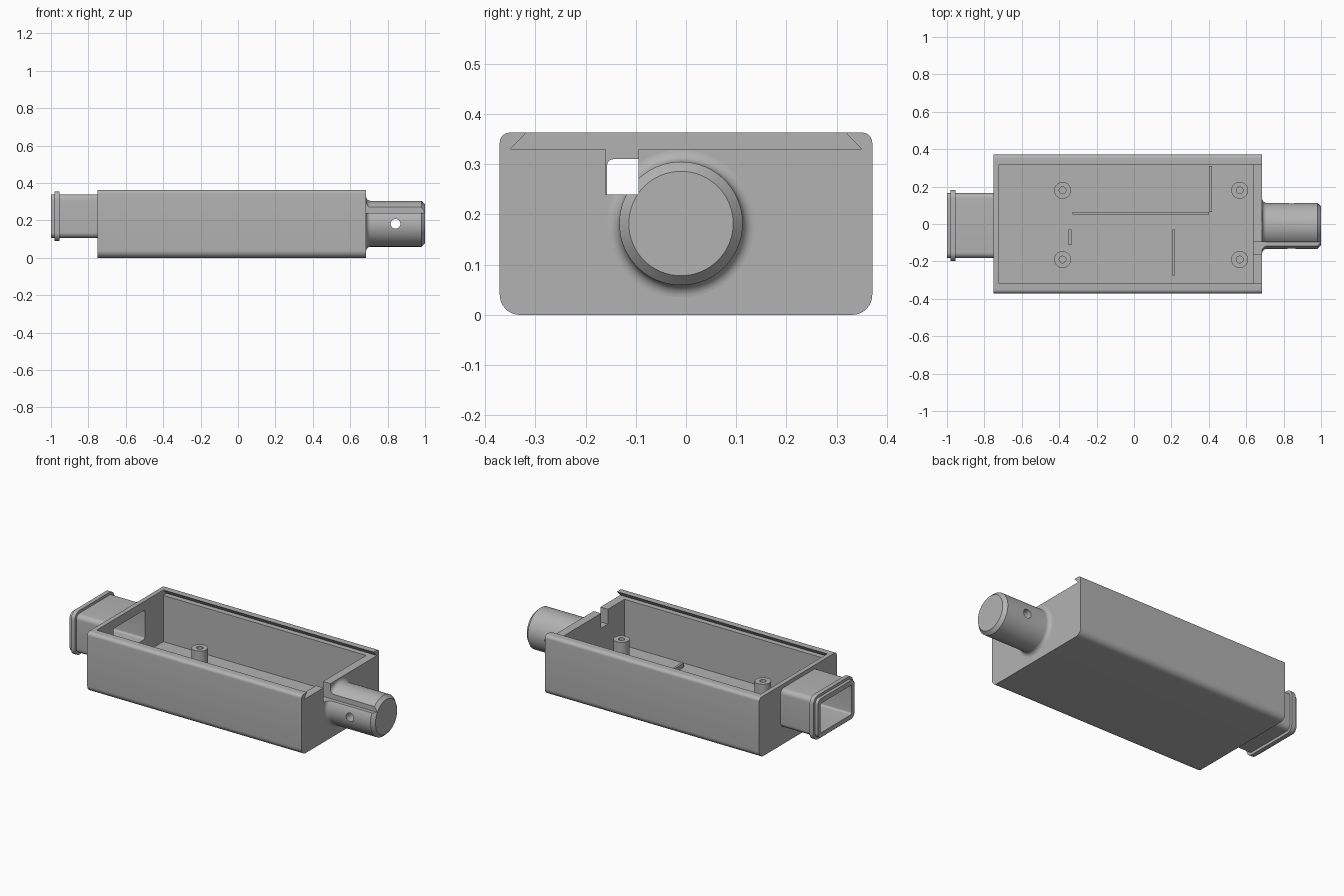
import bpy, bmesh, math
from mathutils import Matrix, Vector

cube = bpy.data.objects.get("Cube")
if cube:
    bpy.data.objects.remove(cube, do_unlink=True)

grey = bpy.data.materials.new("plain_grey")
grey.use_nodes = True
grey.diffuse_color = (0.45, 0.45, 0.45, 1)
grey.node_tree.nodes["Principled BSDF"].inputs["Base Color"].default_value = grey.diffuse_color


def finish(name, bm):
    bmesh.ops.recalc_face_normals(bm, faces=bm.faces)
    mesh = bpy.data.meshes.new(name)
    bm.to_mesh(mesh)
    bm.free()
    mesh.materials.append(grey)
    ob = bpy.data.objects.new(name, mesh)
    bpy.context.collection.objects.link(ob)
    return ob


def prism(name, outline, x0, x1):
    """Extrude a (y, z) outline along x."""
    bm = bmesh.new()
    face = bm.faces.new([bm.verts.new((x0, y, z)) for y, z in outline])
    moved = bmesh.ops.extrude_face_region(bm, geom=[face])["geom"]
    bmesh.ops.translate(bm, vec=(x1 - x0, 0, 0),
                        verts=[v for v in moved if isinstance(v, bmesh.types.BMVert)])
    return finish(name, bm)


def round_rect(y0, y1, z0, z1, low, high, steps=8):
    """Rectangle with separate lower and upper corner radii."""
    points = []
    for i, (y, z, r) in enumerate([(y1, z1, high), (y0, z1, high), (y0, z0, low), (y1, z0, low)]):
        cy = y - r if y == y1 else y + r
        cz = z - r if z == z1 else z + r
        for k in range(steps + 1):
            a = (i + k / steps) * math.pi / 2
            points.append((cy + r * math.cos(a), cz + r * math.sin(a)))
    return points


def box(name, x0, x1, y0, y1, z0, z1):
    return prism(name, [(y0, z0), (y1, z0), (y1, z1), (y0, z1)], x0, x1)


def lathe(name, profile, matrix, sides=64):
    """Turn a (radius, height) profile about local z; radius 0 ends are capped."""
    bm = bmesh.new()
    verts = [bm.verts.new((r, 0, h)) for r, h in profile]
    edges = [bm.edges.new(pair) for pair in zip(verts, verts[1:])]
    bmesh.ops.spin(bm, geom=verts + edges, cent=(0, 0, 0), axis=(0, 0, 1),
                   angle=math.tau, steps=sides, use_merge=False)
    bmesh.ops.remove_doubles(bm, verts=bm.verts, dist=0.00001)
    bm.transform(matrix)
    return finish(name, bm)


def cut(ob, cutters):
    for cutter in cutters:
        mod = ob.modifiers.new("cut", "BOOLEAN")
        mod.operation, mod.solver, mod.object = "DIFFERENCE", "EXACT", cutter
        bpy.context.view_layer.objects.active = ob
        bpy.ops.object.modifier_apply(modifier=mod.name)


LEFT, RIGHT, TOP = -0.75, 0.685, 0.363
FLOOR, INNER = 0.05, -0.723
ALONG_X = Matrix.Rotation(math.pi / 2, 4, "Y")

# Cutters: cavity, dovetail lid slot, cable opening, wire notch and cross hole
cavity = box("cavity_cutter", INNER, 0.635, -0.318, 0.318, FLOOR, 0.45)
slot = prism("slot_cutter", [(-0.35, 0.33), (0.35, 0.33), (0.318, TOP), (0.318, 0.4),
                             (-0.318, 0.4), (-0.318, TOP)], INNER, 0.8)
opening = prism("opening_cutter", round_rect(-0.157, 0.141, 0.133, 0.31, 0.012, 0.012), -1.1, -0.7)
notch = box("notch_cutter", 0.6, 1.1, -0.16, -0.095, 0.24, 0.4)
pin_hole = lathe("pin_hole_cutter", [(0, -0.3), (0.026, -0.3), (0.026, 0.3), (0, 0.3)],
                 Matrix.Translation((0.842, 0, 0.182)) @ Matrix.Rotation(math.pi / 2, 4, "X"), 32)
cutters = [cavity, slot, opening, notch, pin_hole]

# Open tray body with the lid slot
body = prism("tray_body", round_rect(-0.371, 0.371, 0, TOP, 0.04, 0.02), LEFT, RIGHT)
cut(body, [cavity, slot, opening, notch])

# Rectangular sleeve and its flange
sleeve = prism("cable_sleeve", round_rect(-0.182, 0.166, 0.106, 0.34, 0.03, 0.03), -1, LEFT + 0.002)
flange = prism("sleeve_flange", round_rect(-0.197, 0.182, 0.09, 0.356, 0.045, 0.045), -0.981, -0.955)
for part in (sleeve, flange):
    cut(part, [opening])

# Round plug with a filleted root and chamfered tip
fillet = [(0.123 + 0.024 * (1 - math.sin(a)), RIGHT + 0.024 * (1 - math.cos(a)))
          for a in (k * math.pi / 16 for k in range(9))]
plug = lathe("round_plug", [(0, RIGHT - 0.002), (0.147, RIGHT - 0.002)] + fillet
             + [(0.123, 0.98), (0.104, 1), (0, 1)],
             Matrix.Translation((0, -0.01, 0.182)) @ ALONG_X)
cut(plug, [notch, pin_hole])

for cutter in cutters:
    bpy.data.objects.remove(cutter, do_unlink=True)
parts = [body, sleeve, flange, plug]

# Hollow screw posts
for x in (-0.382, 0.565):
    for y in (-0.19, 0.18):
        parts.append(lathe("screw_post", [(0.045, FLOOR - 0.01), (0.045, 0.157), (0.018, 0.157),
                                          (0.018, FLOOR + 0.002), (0, FLOOR + 0.002)],
                           Matrix.Translation((x, y, 0)), 40))

# Low locating ribs on the floor
for x0, x1, y0, y1 in [(-0.33, 0.4, 0.05, 0.063), (0.402, 0.417, 0.063, 0.31),
                       (0.207, 0.22, -0.275, -0.03), (-0.35, -0.335, -0.112, -0.03)]:
    parts.append(box("floor_rib", x0, x1, y0, y1, FLOOR - 0.01, 0.075))

# Smooth the rounded surfaces, keep edges crisp
bpy.ops.object.select_all(action="DESELECT")
for part in parts:
    part.select_set(True)
bpy.context.view_layer.objects.active = body
bpy.ops.object.shade_smooth_by_angle(angle=math.radians(30))
